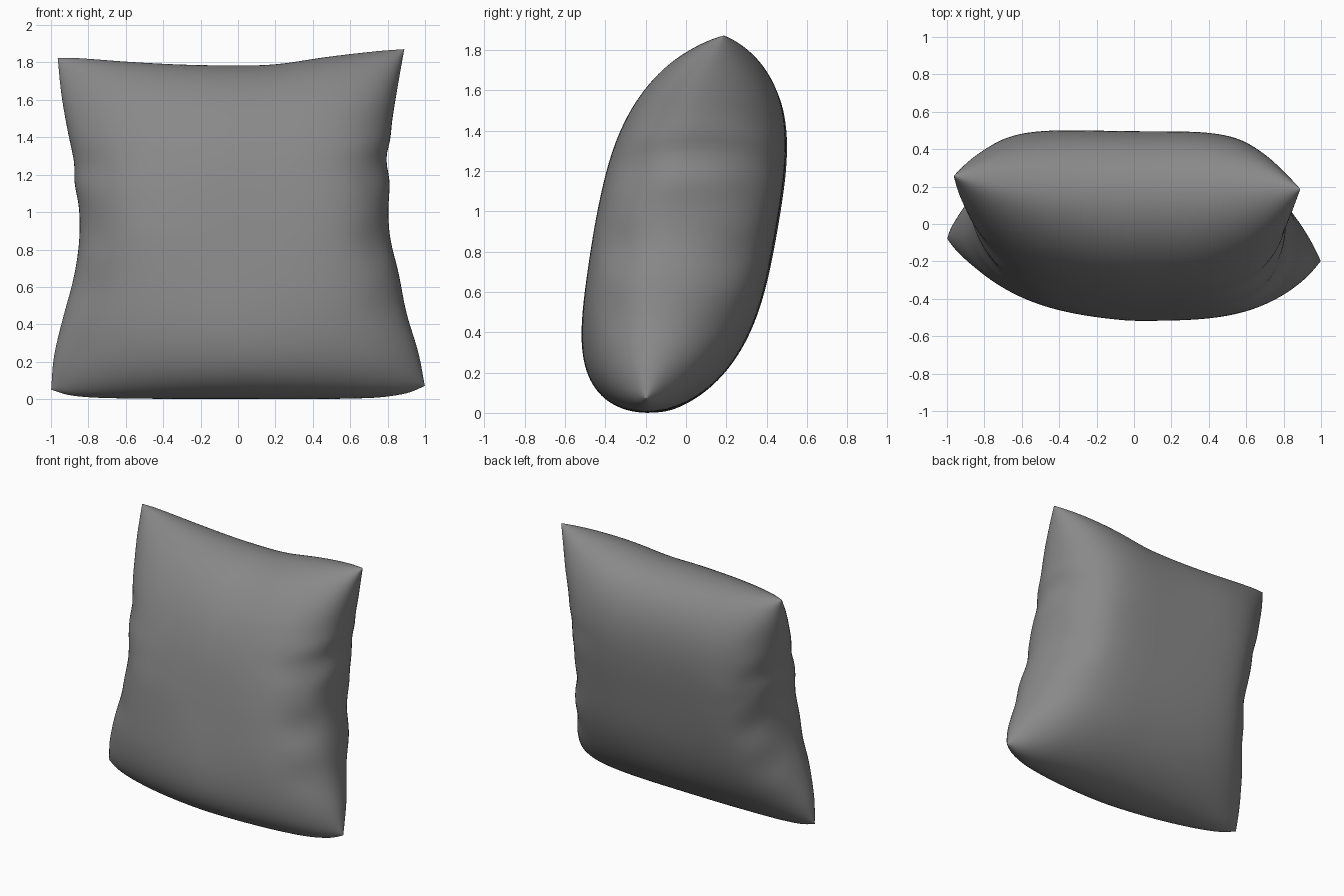
import bpy, bmesh, math

if "Cube" in bpy.data.objects:
    bpy.data.objects.remove(bpy.data.objects["Cube"])

N = 72  # grid steps per side


def curve(pts, t):
    """Smooth (Catmull-Rom) value through points (key, value)."""
    n = len(pts)
    i = 0
    while i < n - 2 and t > pts[i + 1][0]:
        i += 1
    (t0, a), (t1, b) = pts[i], pts[i + 1]

    def slope(k):
        lo, hi = max(k - 1, 0), min(k + 1, n - 1)
        return (pts[hi][1] - pts[lo][1]) / (pts[hi][0] - pts[lo][0])
    d = t1 - t0
    s = (t - t0) / d
    return ((2*s**3 - 3*s*s + 1) * a + (s**3 - 2*s*s + s) * d * slope(i)
            + (3*s*s - 2*s**3) * b + (s**3 - s*s) * d * slope(i + 1))


# Outline of the four edges: sides give x by height, top and bottom give z by width
LEFT = [(-1, -1.0), (-.8, -.985), (-.56, -.935), (-.33, -.88), (-.11, -.85), (.1, -.85),
        (.2, -.868), (.27, -.88), (.34, -.872), (.55, -.91), (.78, -.945), (1, -.965)]
RIGHT = [(-1, 1.0), (-.8, .965), (-.56, .9), (-.33, .86), (-.11, .812), (.1, .805), (.2, .815),
         (.36, .79), (.45, .815), (.55, .822), (.78, .855), (1, .89)]
BOTTOM = [(-1, .05), (-.9, .02), (-.7, .005), (0, 0), (.7, .005), (.9, .03), (1, .07)]
TOP = [(-1, 1.825), (-.9, 1.825), (-.6, 1.805), (-.3, 1.79), (0, 1.785),
       (.25, 1.79), (.55, 1.83), (.85, 1.862), (1, 1.872)]
# Corner pinch by (side, right half, upper half)
PINCH = {(-1, 0, 0): .4, (-1, 0, 1): .35, (-1, 1, 0): .2, (-1, 1, 1): .05,
         (1, 0, 0): .12, (1, 0, 1): 0, (1, 1, 0): 0, (1, 1, 1): 0}


def point(u, v, side):
    a, b = (u + 1) / 2, (v + 1) / 2
    x = curve(LEFT, v) * (1 - a) + curve(RIGHT, v) * a
    z = curve(BOTTOM, u) * (1 - b) + curve(TOP, u) * b
    # leaning, slightly twisted middle sheet
    y = (.0425 + .18 * v * (.85 + .15 * u * u) - .0475 * u * (.4 + .6 * u * u)
         + .0125 * u * v - .045 * (1 - u * u * v * v))
    if v < 0:
        y -= .03 * v ** 4 * (1 - u * u)
    # plump thickness, round at the edges and pinched at the corners
    nu = 3.1 + (2.5 if side > 0 else .5) * (1 - v * v) ** 2
    nv = 3.1 if v > 0 else (4.0 if side < 0 else 2.9)
    h = .45 * math.sqrt(max(0, (1 - abs(u) ** nu) * (1 - abs(v) ** nv)))
    h *= 1 + .05 * u * abs(u)
    h *= 1 - PINCH[side, int(u > 0), int(v > 0)] * abs(u * v) ** 1.2
    # cloth creases running in from the two sides
    edge = math.exp(-((abs(u) - .95) / .13) ** 2) * math.exp(-(v / .6) ** 2)
    h *= 1 - .05 * edge * (1 + math.cos(17 * v - 4.5 + u + 5 * (1 - abs(u)) * side))
    return x, y + side * h, z


# Cushion: front and back sheets welded along the rim
mesh = bpy.data.meshes.new("cushion")
bm = bmesh.new()
steps = [math.sin(math.pi / 2 * (2 * i / N - 1)) for i in range(N + 1)]
for side in (-1, 1):
    g = [[bm.verts.new(point(u, v, side)) for u in steps] for v in steps]
    for j in range(N):
        for i in range(N):
            q = [g[j][i], g[j][i + 1], g[j + 1][i + 1], g[j + 1][i]]
            bm.faces.new(q if side < 0 else q[::-1])
rim = [v for v in bm.verts if v.is_boundary]
bmesh.ops.remove_doubles(bm, verts=rim, dist=1e-5)
for _ in range(4):
    bmesh.ops.smooth_vert(bm, verts=bm.verts, factor=.5,
                          use_axis_x=True, use_axis_y=True, use_axis_z=True)
bmesh.ops.recalc_face_normals(bm, faces=bm.faces)
for f in bm.faces:
    f.smooth = True
bm.to_mesh(mesh)
bm.free()

cushion = bpy.data.objects.new("cushion", mesh)
bpy.context.collection.objects.link(cushion)
grey = bpy.data.materials.new("grey cloth")
grey.diffuse_color = (.25, .25, .25, 1)
grey.use_nodes = True
grey.node_tree.nodes["Principled BSDF"].inputs["Base Color"].default_value = grey.diffuse_color
mesh.materials.append(grey)
